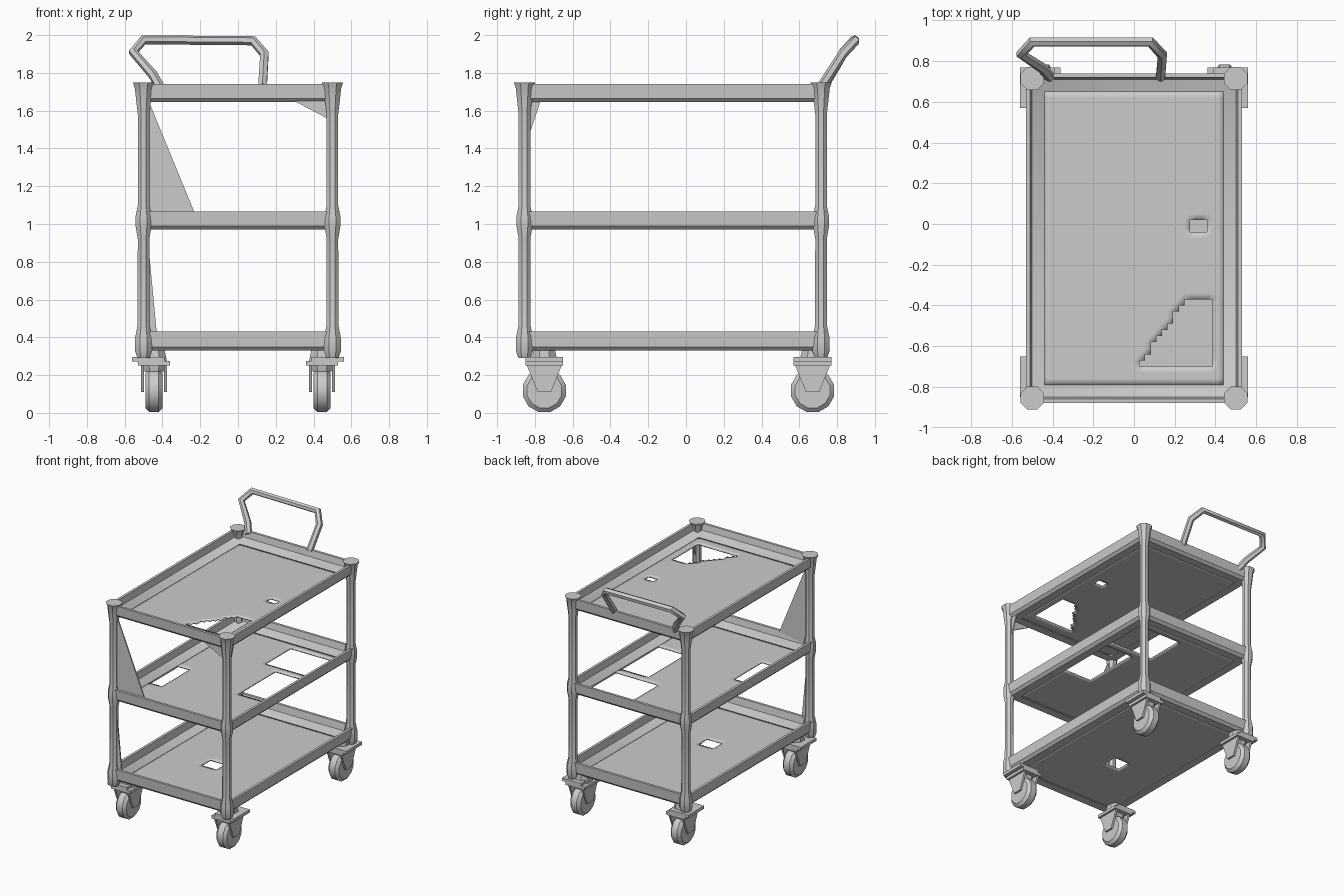
import bpy, bmesh, math
from mathutils import Vector

if "Cube" in bpy.data.objects:
    bpy.data.objects.remove(bpy.data.objects["Cube"])

grey = bpy.data.materials.new("plain_grey")
grey.use_nodes = True
grey.diffuse_color = (0.6, 0.6, 0.6, 1)
grey.node_tree.nodes["Principled BSDF"].inputs["Base Color"].default_value = (0.6, 0.6, 0.6, 1)

HALF_X, FRONT, BACK = 0.53, -0.88, 0.74
POST_X, POST_FRONT, POST_BACK = 0.5, -0.855, 0.715


def finish(name, bm, angle=40):
    bmesh.ops.recalc_face_normals(bm, faces=bm.faces)
    mesh = bpy.data.meshes.new(name)
    bm.to_mesh(mesh)
    bm.free()
    obj = bpy.data.objects.new(name, mesh)
    bpy.context.collection.objects.link(obj)
    mesh.materials.append(grey)
    bpy.ops.object.select_all(action='DESELECT')
    bpy.context.view_layer.objects.active = obj
    obj.select_set(True)
    bpy.ops.object.shade_smooth_by_angle(angle=math.radians(angle))
    return obj


def loft(bm, rings, closed=False):
    """Bridge rings of points; cap the ends unless closed."""
    rings = [[bm.verts.new(p) for p in ring] for ring in rings]
    pairs = list(zip(rings, rings[1:]))
    if closed:
        pairs.append((rings[-1], rings[0]))
    else:
        bm.faces.new(rings[0])
        bm.faces.new(rings[-1])
    for a, b in pairs:
        for i in range(len(a)):
            j = (i + 1) % len(a)
            bm.faces.new((a[i], a[j], b[j], b[i]))


def lathe(bm, centre, profile, sides, axis='Z'):
    rings = []
    for r, h in profile:
        ring = []
        for k in range(sides):
            t = math.tau * (k + 0.5) / sides
            c, s = r * math.cos(t), r * math.sin(t)
            ring.append(Vector(centre) + Vector((c, s, h) if axis == 'Z' else (h, c, s)))
        rings.append(ring)
    loft(bm, rings)


def plate(name, outline, offset, depth):
    """Flat plate, extruded along the offset axis given by depth."""
    bm = bmesh.new()
    loft(bm, [[Vector(p) + Vector(offset) + Vector(depth) * s for p in outline] for s in (-1, 1)])
    return finish(name, bm)


def rectangle(inset, z):
    x, f, b = HALF_X - inset, FRONT + inset, BACK - inset
    return [(-x, f, z), (x, f, z), (x, b, z), (-x, b, z)]


def tray(name, z0, z1, holes):
    # Rim with a sloping inner lip
    bm = bmesh.new()
    section = [(0.09, z0), (0.025, z0), (0.005, z0 + 0.02), (0, z1), (0.02, z1),
               (0.03, z0 + 0.045), (0.09, z0 + 0.014)]
    loft(bm, [rectangle(i, z) for i, z in section], closed=True)
    finish(name + "_rim", bm)

    # Floor sheet with stepped openings
    bm = bmesh.new()
    bmesh.ops.create_grid(bm, x_segments=32, y_segments=48, size=1)
    for v in bm.verts:
        v.co = (v.co.x * (HALF_X - 0.09),
                (FRONT + BACK) / 2 + v.co.y * ((BACK - FRONT) / 2 - 0.09), z0 + 0.014)
    gone = []
    for face in bm.faces:
        c = face.calc_center_median()
        if any(x0 < c.x < x1 and y0 < c.y < y1 and rule(c.x, c.y)
               for x0, x1, y0, y1, rule in holes):
            gone.append(face)
    bmesh.ops.delete(bm, geom=gone, context='FACES')
    obj = finish(name + "_floor", bm)
    mod = obj.modifiers.new("thickness", 'SOLIDIFY')
    mod.thickness = 0.012
    mod.offset = -1


def anywhere(x, y):
    return True


# Three trays
tray("lower_tray", 0.33, 0.43, [(-0.1, 0.02, -0.3, -0.18, anywhere)])
tray("middle_tray", 0.97, 1.065, [
    (0.06, 0.43, 0.27, 0.58, anywhere),
    (0.2, 0.43, -0.28, 0.2, anywhere),
    (-0.46, -0.33, -0.5, -0.12, anywhere)])
tray("top_tray", 1.645, 1.74, [
    (0.0, 0.39, -0.7, -0.38, lambda x, y: y < -0.72 + x * 1.35),
    (0.28, 0.36, -0.05, 0.01, anywhere)])

# Corner posts with swollen joints
post_profile = [(0.035, 0.29), (0.05, 0.33), (0.048, 0.4), (0.035, 0.46), (0.033, 0.92),
                (0.046, 0.99), (0.046, 1.04), (0.033, 1.1), (0.033, 1.58), (0.042, 1.65),
                (0.05, 1.72), (0.062, 1.75)]
for side, sx in (("right", -1), ("left", 1)):
    for end, y in (("front", POST_FRONT), ("back", POST_BACK)):
        bm = bmesh.new()
        lathe(bm, (sx * POST_X, y, 0), post_profile, 8)
        finish(f"{end}_{side}_post", bm)

# Casters
wheel_profile = [(0.05, -0.046), (0.095, -0.046), (0.118, -0.025),
                 (0.118, 0.025), (0.095, 0.046), (0.05, 0.046)]
fork_outline = [(0, -0.1, 0.27), (0, 0.1, 0.27), (0, 0.035, 0.11), (0, -0.035, 0.11)]
plate_outline = [(-0.085, -0.1, 0), (0.085, -0.1, 0), (0.085, 0.1, 0), (-0.085, 0.1, 0)]
for side, sx in (("right", -1), ("left", 1)):
    for end, y in (("front", -0.75), ("back", 0.67)):
        x = sx * 0.445
        tag = f"{end}_{side}"
        bm = bmesh.new()
        lathe(bm, (x, y, 0.118), wheel_profile, 12, 'X')
        finish(tag + "_wheel", bm)
        for part, off in (("inner", -0.06), ("outer", 0.06)):
            plate(f"{tag}_{part}_fork", fork_outline, (x + sx * off, y, 0), (0.008, 0, 0))
        plate(tag + "_fork_crown", plate_outline, (x, y, 0.262), (0, 0, 0.012))
        plate(tag + "_caster_plate", plate_outline, (sx * 0.475, y, 0.285), (0, 0, 0.012))
        bm = bmesh.new()
        lathe(bm, (x, y, 0), [(0.06, 0.22), (0.075, 0.27), (0.06, 0.34)], 8)
        finish(tag + "_swivel", bm)

# Push handle
path = [(-0.41, 0.72, 1.72), (-0.45, 0.765, 1.79), (-0.555, 0.835, 1.91), (-0.5, 0.895, 1.975),
        (0.08, 0.895, 1.97), (0.14, 0.83, 1.9), (0.13, 0.72, 1.73)]
curve = bpy.data.curves.new("push_handle", 'CURVE')
curve.dimensions = '3D'
curve.bevel_depth = 0.026
curve.bevel_resolution = 1
curve.use_fill_caps = True
spline = curve.splines.new('POLY')
spline.points.add(len(path) - 1)
for point, co in zip(spline.points, path):
    point.co = (*co, 1)
curve.materials.append(grey)
handle = bpy.data.objects.new("push_handle", curve)
bpy.context.collection.objects.link(handle)
bpy.ops.object.select_all(action='DESELECT')
bpy.context.view_layer.objects.active = handle
handle.select_set(True)
bpy.ops.object.convert(target='MESH')
bpy.ops.object.shade_smooth_by_angle(angle=math.radians(50))

# Thin webs bracing the front posts
webs = {
    "front_right_web": [(-0.48, 0, 1.64), (-0.46, 0, 1.62), (-0.23, 0, 1.06), (-0.48, 0, 1.02)],
    "front_left_web": [(0.3, 0, 1.65), (0.49, 0, 1.65), (0.49, 0, 1.55)],
    "lower_right_web": [(-0.48, 0, 0.95), (-0.43, 0, 0.42), (-0.48, 0, 0.42)],
}
for name, outline in webs.items():
    plate(name, outline, (0, POST_FRONT, 0), (0, 0.005, 0))
plate("left_side_web", [(0, -0.86, 1.38), (0, -0.77, 1.65), (0, -0.86, 1.65)],
      (POST_X, 0, 0), (0.005, 0, 0))
